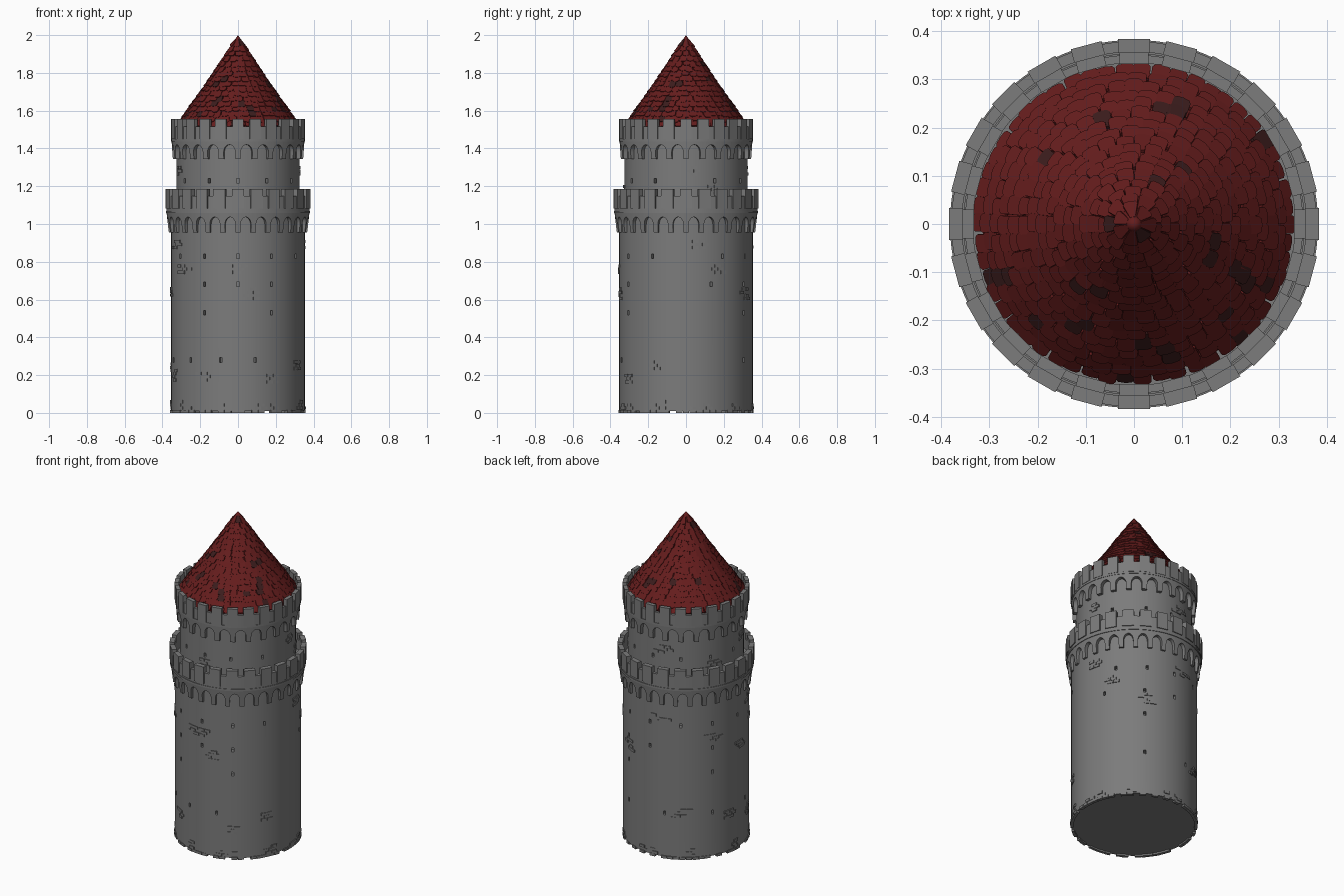
import bpy, bmesh, math, random
from mathutils import Vector

if "Cube" in bpy.data.objects:
    bpy.data.objects.remove(bpy.data.objects["Cube"])

random.seed(4)
TAU = math.tau


def material(name, rgb):
    m = bpy.data.materials.new(name)
    m.diffuse_color = (*rgb, 1)
    m.use_nodes = True
    m.node_tree.nodes["Principled BSDF"].inputs["Base Color"].default_value = m.diffuse_color
    return m


STONE = material("stone", (0.2, 0.2, 0.2))
RED = material("red_tile", (0.13, 0.012, 0.012))
DARK = material("dark_tile", (0.045, 0.012, 0.012))


def finish(name, bm, mats, smooth=False):
    bmesh.ops.recalc_face_normals(bm, faces=bm.faces)
    me = bpy.data.meshes.new(name)
    bm.to_mesh(me)
    bm.free()
    ob = bpy.data.objects.new(name, me)
    bpy.context.collection.objects.link(ob)
    for m in mats:
        me.materials.append(m)
    if smooth:
        shade(ob)
    return ob


def activate(ob):
    bpy.ops.object.select_all(action='DESELECT')
    ob.select_set(True)
    bpy.context.view_layer.objects.active = ob


def shade(ob):
    activate(ob)
    bpy.ops.object.shade_smooth_by_angle(angle=math.radians(30))


def polar(r, a, z):
    return Vector((r * math.cos(a), r * math.sin(a), z))


def lathe(name, profile, mats, sides=96, closed=False):
    """Revolve (r, z) points; open profiles start and end on the axis."""
    bm = bmesh.new()
    rings = []
    for r, z in profile:
        if r == 0:
            rings.append([bm.verts.new((0, 0, z))] * sides)
        else:
            rings.append([bm.verts.new(polar(r, TAU * i / sides, z)) for i in range(sides)])
    pairs = list(zip(rings, rings[1:]))
    if closed:
        pairs.append((rings[-1], rings[0]))
    for lo, hi in pairs:
        for i in range(sides):
            j = (i + 1) % sides
            bm.faces.new(list(dict.fromkeys((lo[i], lo[j], hi[j], hi[i]))))
    return finish(name, bm, mats, True)


def block(bm, a, r0, r1, w, z0, z1):
    """Box facing outward at angle a."""
    t = Vector((-math.sin(a), math.cos(a), 0)) * w / 2
    v = [bm.verts.new(polar(r, a, z) + t * s)
         for z in (z0, z1) for r, s in ((r0, -1), (r1, -1), (r1, 1), (r0, 1))]
    for f in ((0, 1, 2, 3), (4, 5, 6, 7), (0, 1, 5, 4), (1, 2, 6, 5), (2, 3, 7, 6), (3, 0, 4, 7)):
        bm.faces.new([v[i] for i in f])


def wall(name, r, z0, z1, windows):
    """Round wall with window slits cut in."""
    ob = lathe(name, [(0, z0), (r, z0), (r, z1), (0, z1)], [STONE])
    bm = bmesh.new()
    for deg, z in windows:
        block(bm, math.radians(deg), r - 0.03, r + 0.02, 0.014, z - 0.012, z + 0.012)
    cutter = finish(name + "_cutter", bm, [])
    cutter.hide_render = True
    mod = ob.modifiers.new("slits", 'BOOLEAN')
    mod.operation, mod.solver, mod.object = 'DIFFERENCE', 'EXACT', cutter
    activate(ob)
    bpy.ops.object.modifier_apply(modifier=mod.name)
    bpy.data.objects.remove(cutter)
    shade(ob)


def arcade(name, n, r_wall, r_bot, r_top, z_bot, z_spring, z_apex, z_top):
    """Ring of small corbelled arches, flaring outward."""
    bm = bmesh.new()
    step, p, k = TAU / n, 0.16, 10
    low = [(0, z_bot), (p, z_bot)]
    for i in range(k + 1):
        c = math.pi * i / k
        low.append((0.5 - (0.5 - p) * math.cos(c), z_spring + (z_apex - z_spring) * math.sin(c)))
    low += [(1 - p, z_bot), (1, z_bot)]

    def radius(z):
        return r_bot + (r_top - r_bot) * (z - z_bot) / (z_top - z_bot)
    for b in range(n):
        cols = []
        for u, z in low:
            a = (b + u) * step - math.pi / 2
            cols.append([bm.verts.new(q) for q in
                         (polar(r_wall - 0.005, a, z), polar(radius(z), a, z), polar(r_top, a, z_top))])
        for (u, _), (u2, _), c, d in zip(low, low[1:], cols, cols[1:]):
            bm.faces.new((c[0], d[0], d[1], c[1]))
            if u2 - u > 1e-5:
                bm.faces.new((c[1], d[1], d[2], c[2]))
    bmesh.ops.remove_doubles(bm, verts=bm.verts, dist=1e-5)
    return finish(name, bm, [STONE], True)


def battlement(prefix, r_in, r_out, z0, z_floor, z_gap, z_top, n, w, core):
    """Parapet ring with floor, and merlon blocks on top."""
    lathe(prefix + "_parapet", [(core, z0), (r_out, z0), (r_out, z_gap), (r_in, z_gap),
                                (r_in, z_floor), (core, z_floor)], [STONE], closed=True)
    lathe(prefix + "_moulding", [(r_out - 0.01, z0 - 0.004), (r_out + 0.003, z0 - 0.004),
                                 (r_out + 0.003, z0 + 0.008), (r_out - 0.01, z0 + 0.008)],
          [STONE], closed=True)
    bm = bmesh.new()
    for i in range(n):
        block(bm, TAU * i / n, r_in - 0.002, r_out + 0.005, w, z_gap - 0.065, z_top)
    finish(prefix + "_merlons", bm, [STONE])


# Walls with slits
wall("lower_wall", 0.354, 0.01, 1.07,
     [(d, 0.83) for d in (-150, -120, -90, -60, -30, 33, 62, 90, 120, 150, 180)]
     + [(d, 0.68) for d in (-120, -90, -60, 22, 60, 90, 150)]
     + [(d, 0.53) for d in (-120, -60, 60, 150)]
     + [(d, 0.28) for d in (-165, -135, -105, -75, 60, 105, 150)])
wall("upper_wall", 0.326, 1.05, 1.47,
     [(d, 1.23) for d in (-150, -118, -90, -62, -30, 28, 62, 90, 120, 150, 180)])

# Arched corbel rings and battlements
arcade("lower_arches", 28, 0.354, 0.366, 0.379, 0.955, 0.995, 1.037, 1.065)
battlement("lower", 0.357, 0.379, 1.062, 1.085, 1.147, 1.185, 24, 0.066, 0.315)
arcade("upper_arches", 24, 0.326, 0.345, 0.352, 1.345, 1.38, 1.42, 1.445)
battlement("upper", 0.334, 0.351, 1.442, 1.47, 1.515, 1.555, 24, 0.06, 0.30)

# Patches of exposed bricks
PATCHES = [(-120, .2), (-56, .19), (-90, .77), (-103, .77), (-80, .63), (-158, .9), (-25, .26),
           (8, .9), (28, .77), (62, .63), (100, .87), (120, .28), (150, .75), (165, .25),
           (185, .65), (200, .2), (215, .77), (-160, 1.29), (-93, 1.19), (7, 1.29), (30, 1.19),
           (100, 1.29), (150, 1.19)]
bm = bmesh.new()
for deg, z in PATCHES:
    r = 0.354 if z < 1 else 0.326
    for row in range(random.choice((3, 4)) if z < 1.1 else 3):
        start = random.choice((-1, 0)) + 0.5 * (row % 2)
        for i in range(random.choice((1, 2, 2))):
            a = math.radians(deg) + (start + i) * 0.036 / r
            zz = z + (row - 1.5) * 0.017
            block(bm, a, r - 0.01, r + 0.003 + random.random() * 0.003, 0.034, zz - 0.008, zz + 0.008)
# Worn brick edge along the ground
n = 62
for i in range(n):
    a = TAU * i / n
    lump = max(0, math.sin(i * 0.9) + math.sin(i * 2.3 + 1))
    for row in range(1 + int(lump * 2) if random.random() < 0.75 else 0):
        z0 = row * 0.017
        block(bm, a + (row % 2) * 0.05, 0.34, 0.356 + random.random() * 0.004, 0.034, z0, z0 + 0.016)
finish("exposed_bricks", bm, [STONE])

# Roof core
PROFILE = [(0.326, 1.512), (0.272, 1.595), (0.196, 1.7), (0.127, 1.8), (0.062, 1.9), (0.004, 1.99)]
lathe("roof_core", [(0, 1.46), (0.30, 1.46), (0.314, 1.51)]
      + [(max(r - 0.008, 0.003), z) for r, z in PROFILE[1:-1]] + [(0, 1.985)], [RED], 64)


def roof_at(z):
    for (r0, z0), (r1, z1) in zip(PROFILE, PROFILE[1:]):
        if z <= z1:
            return r0 + (r1 - r0) * (z - z0) / (z1 - z0)
    return PROFILE[-1][0]


# Overlapping rounded roof tiles
OUTLINE = [(-0.5, 1), (-0.5, 0.2), (-0.36, 0.05), (0, 0), (0.36, 0.05), (0.5, 0.2), (0.5, 1)]
bm = bmesh.new()
rows, z_low, z_high = 17, 1.512, 1.965
dz = (z_high - z_low) / rows
for row in range(rows):
    z0 = z_low + row * dz
    z1 = min(z0 + dz * 1.45, 1.985)
    r0, r1 = roof_at(z0), roof_at(z1)
    count = max(7, round(TAU * r0 / 0.038))
    for i in range(count):
        a = TAU * (i + 0.5 * (row % 2) + random.uniform(-0.1, 0.1)) / count
        t = Vector((-math.sin(a), math.cos(a), 0))
        drop = random.uniform(-0.006, 0.004)
        lo, hi = polar(r0 - drop * 0.7, a, z0 + drop), polar(r1, a, z1)
        nrm = t.cross(hi - lo).normalized()
        lift = random.uniform(0.003, 0.007)
        w0, w1 = (TAU * r / count * random.uniform(0.97, 1.1) for r in (r0, r1))
        top, bot = [], []
        for x, y in OUTLINE:
            p = lo.lerp(hi, y) + t * x * (w0 + (w1 - w0) * y) + nrm * lift * (1 - y)
            bot.append(bm.verts.new(p - nrm * 0.004))
            top.append(bm.verts.new(p + nrm * 0.003))
        faces = [bm.faces.new(top), bm.faces.new(bot[::-1])]
        for k in range(len(top)):
            j = (k + 1) % len(top)
            faces.append(bm.faces.new((bot[k], bot[j], top[j], top[k])))
        dark = random.random() < 0.07
        for f in faces:
            f.material_index = int(dark)
finish("roof_tiles", bm, [RED, DARK])

# Roof tip
lathe("roof_tip", [(0, 1.95), (0.033, 1.952), (0.014, 1.98), (0, 2.0)], [RED], 16)
